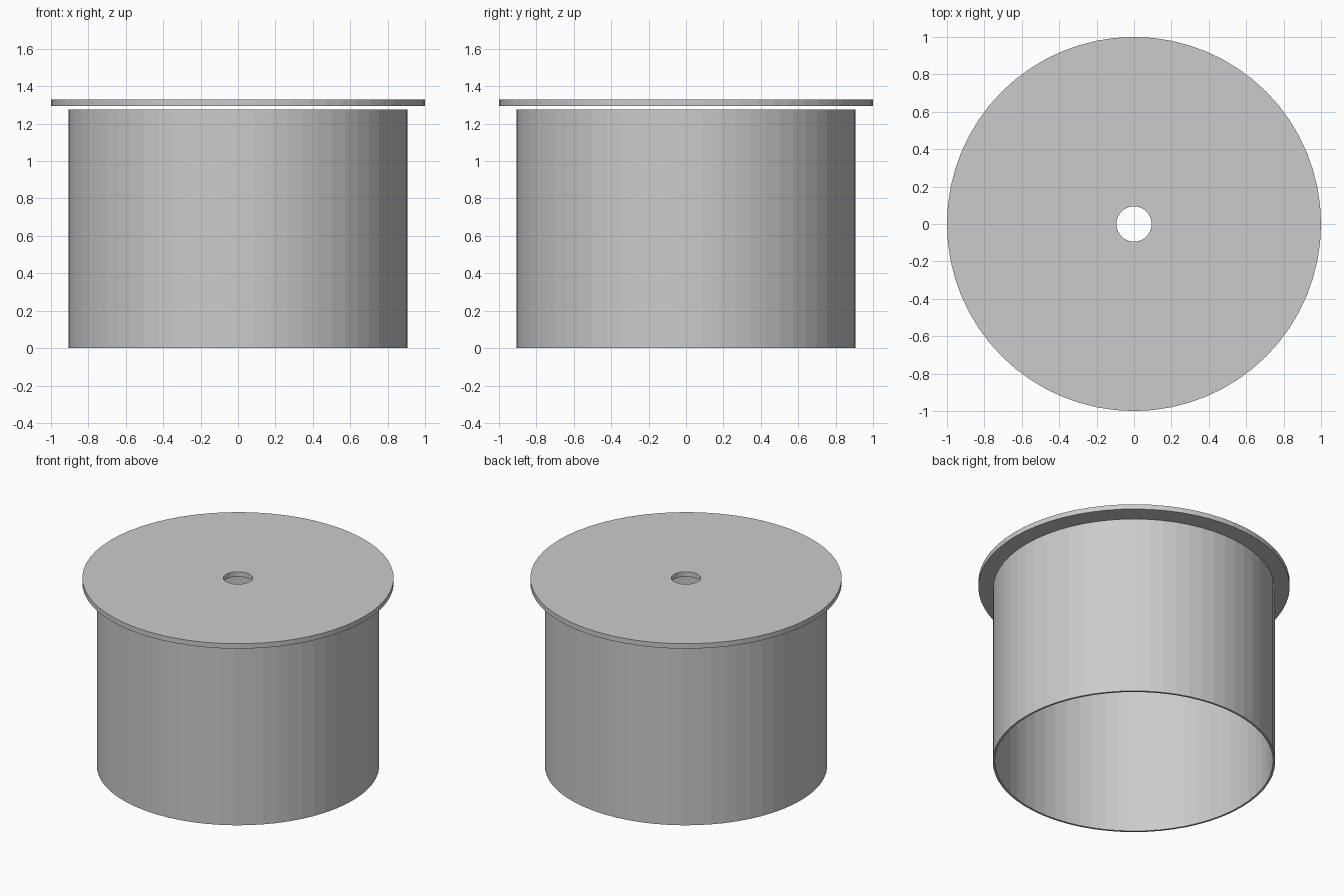
import bpy
import bmesh
from math import cos, sin, tau

cube = bpy.data.objects.get("Cube")
if cube:
    bpy.data.objects.remove(cube, do_unlink=True)

SIDES = 64

grey = bpy.data.materials.new("plain_grey")
grey.use_nodes = True
colour = (0.6, 0.6, 0.6, 1)
grey.diffuse_color = colour
grey.node_tree.nodes["Principled BSDF"].inputs["Base Color"].default_value = colour


def ring_solid(name, outer, inner, bottom, top):
    """Closed ring with a rectangular cross-section, turned around z."""
    bm = bmesh.new()
    profile = [(inner, bottom), (outer, bottom), (outer, top), (inner, top)]
    loops = []
    for i in range(SIDES):
        a = tau * i / SIDES
        loops.append([bm.verts.new((r * cos(a), r * sin(a), z)) for r, z in profile])
    for i, here in enumerate(loops):
        there = loops[(i + 1) % SIDES]
        for j in range(4):
            k = (j + 1) % 4
            bm.faces.new((here[j], there[j], there[k], here[k]))
    bmesh.ops.recalc_face_normals(bm, faces=bm.faces)
    mesh = bpy.data.meshes.new(name)
    bm.to_mesh(mesh)
    bm.free()
    mesh.materials.append(grey)
    obj = bpy.data.objects.new(name, mesh)
    bpy.context.collection.objects.link(obj)
    return obj


# Thin-walled open tube
ring_solid("tube_wall", 0.907, 0.893, 0, 1.275)

# Flat disc with a centre hole, held just above the tube
ring_solid("lid_disc", 1, 0.094, 1.295, 1.33)
